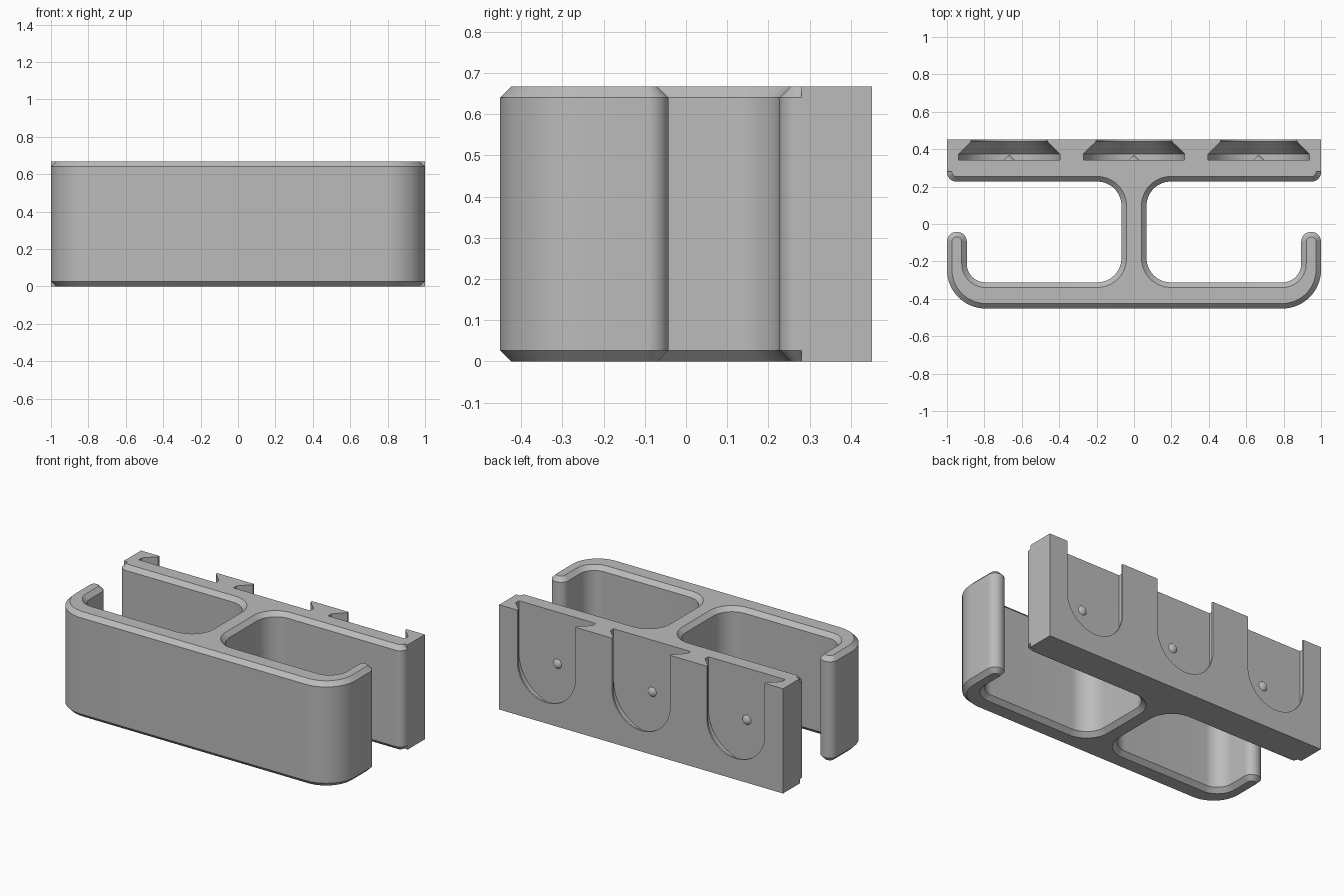
import bpy
import bmesh
from math import cos, sin, pi, tan
from mathutils import Vector

if "Cube" in bpy.data.objects:
    bpy.data.objects.remove(bpy.data.objects["Cube"], do_unlink=True)

HEIGHT = 0.667
CHAMFER = 0.027
STEP_Y = 0.28       # where the chamfered holder meets the square plate
BACK_Y = 0.452

grey = bpy.data.materials.new("grey_plastic")
grey.use_nodes = True
grey.diffuse_color = (0.5, 0.5, 0.5, 1)
grey.node_tree.nodes["Principled BSDF"].inputs["Base Color"].default_value = (0.5, 0.5, 0.5, 1)


def loft(name, rings):
    """Closed solid through rings that share a point count."""
    bm = bmesh.new()
    loops = [[bm.verts.new(p) for p in ring] for ring in rings]
    n = len(loops[0])
    for a, b in zip(loops, loops[1:]):
        for i in range(n):
            j = (i + 1) % n
            bm.faces.new((a[i], a[j], b[j], b[i]))
    bm.faces.new(loops[0])
    bm.faces.new(loops[-1])
    bmesh.ops.recalc_face_normals(bm, faces=bm.faces)
    mesh = bpy.data.meshes.new(name)
    bm.to_mesh(mesh)
    bm.free()
    mesh.materials.append(grey)
    obj = bpy.data.objects.new(name, mesh)
    bpy.context.collection.objects.link(obj)
    return obj


def rounded(prev, corner, nxt, radius, steps=14):
    """Points of a fillet on a right-angled corner."""
    if radius == 0:
        return [corner]
    u = (prev - corner).normalized()
    v = (nxt - corner).normalized()
    centre = corner + (u + v) * radius
    angles = [i / steps * pi / 2 for i in range(steps + 1)]
    return [centre - v * radius * cos(a) - u * radius * sin(a) for a in angles]


def inset(points, distance):
    """Move a clockwise outline inwards; its back edge only slides sideways."""
    result = []
    for i, p in enumerate(points):
        if p.y > STEP_Y - 1e-5:
            result.append(Vector((p.x - distance * (1 if p.x > 0 else -1), p.y)))
            continue
        a = (p - points[i - 1]).normalized()
        b = (points[(i + 1) % len(points)] - p).normalized()
        na, nb = Vector((a.y, -a.x)), Vector((b.y, -b.x))
        result.append(p + (na + nb) * distance / (1 + na.dot(nb)))
    return result


def smooth(obj):
    bpy.ops.object.select_all(action='DESELECT')
    obj.select_set(True)
    bpy.context.view_layer.objects.active = obj
    bpy.ops.object.shade_smooth_by_angle()


# Holder: stem, front bar and end hooks as one chamfered outline (x, y, fillet)
corners = [
    (1, STEP_Y, 0), (1, 0.227, 0.05),
    (0.067, 0.227, 0.13), (0.067, -0.312, 0.13),
    (0.894, -0.312, 0.1), (0.894, -0.042, 0.052),
    (1, -0.042, 0.052), (1, -BACK_Y, 0.207),
]
flat = [Vector(c[:2]) for c in corners] + [Vector((0, -BACK_Y))]
half = []
for i, c in enumerate(corners):
    half += rounded(flat[i - 1], flat[i], flat[i + 1], c[2])
outline = half + [Vector((-p.x, p.y)) for p in reversed(half)]
inner = inset(outline, CHAMFER)
levels = [(inner, 0), (outline, CHAMFER), (outline, HEIGHT - CHAMFER), (inner, HEIGHT)]
holder = loft("holder", [[(p.x, p.y, z) for p in ring] for ring, z in levels])
smooth(holder)

# Mounting plate: square block behind the holder
plate = loft("mounting_plate", [
    [(-1, y, 0), (1, y, 0), (1, y, HEIGHT), (-1, y, HEIGHT)] for y in (STEP_Y, BACK_Y)])

# Undercut slots, open at the top and round at the bottom
SLOT_Z = 0.337
FLOOR_Y = 0.341
slot_profile = [(0.271, FLOOR_Y), (0.271, 0.374), (0.204, 0.44), (0.204, 0.5)]


def slot_ring(x, radius, y, steps=32):
    arc = [(x + radius * cos(a), y, SLOT_Z - radius * sin(a))
           for a in (pi * i / steps for i in range(steps + 1))]
    top = HEIGHT + 0.1
    return [(x + radius, y, top)] + arc + [(x - radius, y, top)]


for x in (-0.667, 0, 0.667):
    cutter = loft("slot_cutter", [slot_ring(x, r, y) for r, y in slot_profile])
    cutter.hide_render = True
    cut = plate.modifiers.new("slot", 'BOOLEAN')
    cut.operation = 'DIFFERENCE'
    cut.solver = 'EXACT'
    cut.object = cutter
    bpy.context.view_layer.objects.active = plate
    bpy.ops.object.modifier_apply(modifier=cut.name)
    bpy.data.objects.remove(cutter, do_unlink=True)

    # Small locating cone on the slot floor
    bpy.ops.mesh.primitive_cone_add(
        vertices=24, radius1=0.032, radius2=0, depth=0.032,
        location=(x, FLOOR_Y + 0.014, SLOT_Z), rotation=(-pi / 2, 0, 0))
    cone = bpy.context.object
    cone.name = "locating_cone"
    cone.data.materials.append(grey)
    smooth(cone)
smooth(plate)
